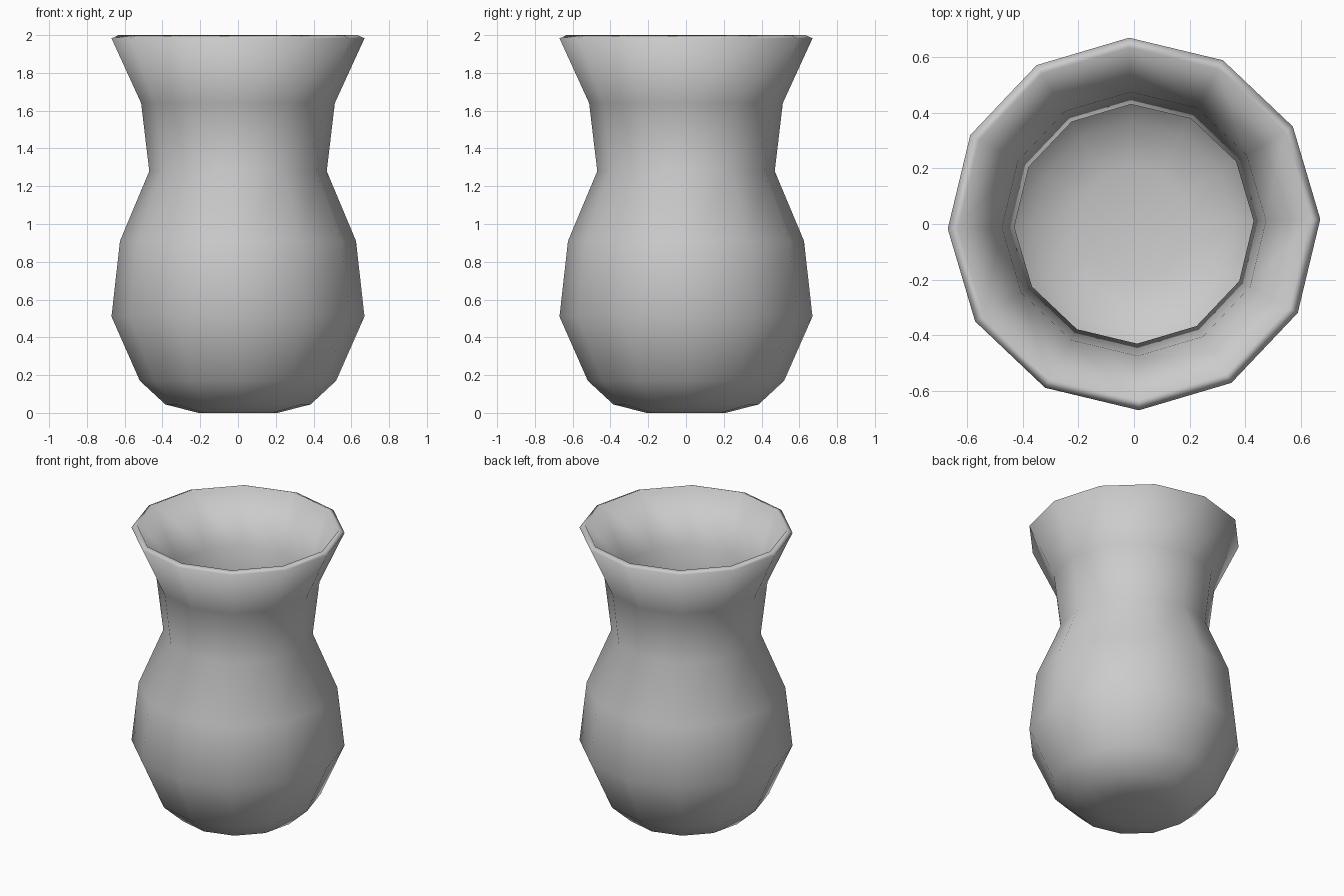
import bpy, bmesh
from math import cos, sin, pi, radians

if "Cube" in bpy.data.objects:
    bpy.data.objects.remove(bpy.data.objects["Cube"])

SIDES = 12
TURN = radians(1.5)
# Outer wall profile: radius, height
PROFILE = [(0.21, 0.0), (0.385, 0.045), (0.52, 0.17), (0.67, 0.51),
           (0.625, 0.91), (0.47, 1.28), (0.513, 1.64), (0.67, 1.983)]

# Vase shell, lathed in twelve sides
bm = bmesh.new()
rings = [[bm.verts.new((r * cos(TURN + 2 * pi * i / SIDES),
                        r * sin(TURN + 2 * pi * i / SIDES), z))
          for i in range(SIDES)] for r, z in PROFILE]
for lower, upper in zip(rings, rings[1:]):
    for i in range(SIDES):
        j = (i + 1) % SIDES
        bm.faces.new((lower[i], lower[j], upper[j], upper[i]))

# Closed base
base = bm.verts.new((0, 0, 0))
for i in range(SIDES):
    bm.faces.new((base, rings[0][(i + 1) % SIDES], rings[0][i]))
for f in bm.faces:
    f.smooth = True

mesh = bpy.data.meshes.new("vase")
bm.to_mesh(mesh)
bm.free()
vase = bpy.data.objects.new("vase", mesh)
bpy.context.collection.objects.link(vase)

# Wall thickness towards the inside
wall = vase.modifiers.new("wall", 'SOLIDIFY')
wall.thickness = 0.04
wall.offset = -1
